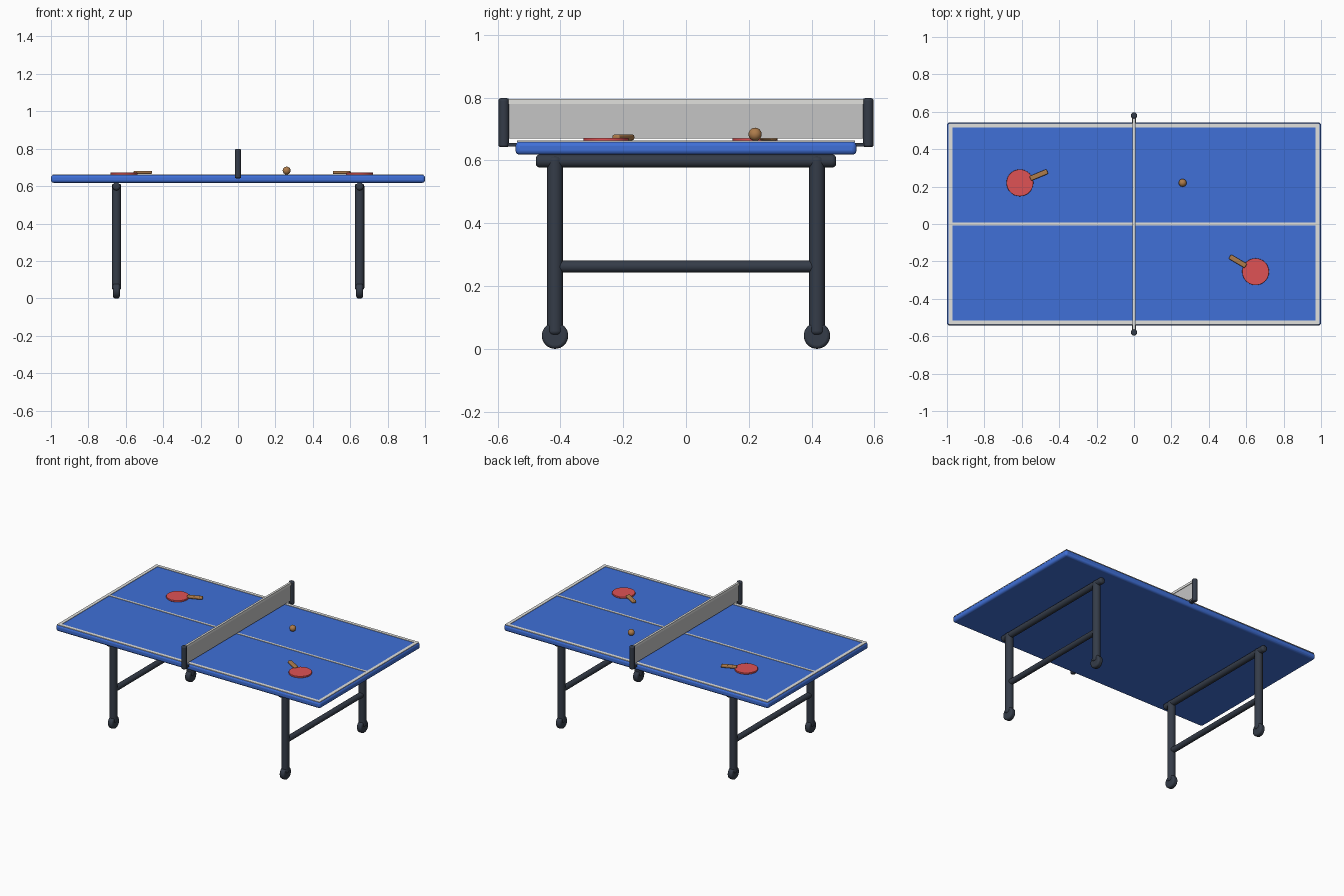
import bpy
from math import radians, pi, atan2, hypot
from mathutils import Vector

cube = bpy.data.objects.get("Cube")
if cube:
    bpy.data.objects.remove(cube, do_unlink=True)


def material(name, rgb):
    m = bpy.data.materials.new(name)
    m.use_nodes = True
    m.diffuse_color = (*rgb, 1)
    m.node_tree.nodes["Principled BSDF"].inputs["Base Color"].default_value = (*rgb, 1)
    return m


BLUE = material("table blue", (0.05, 0.16, 0.68))
WHITE = material("line white", (0.75, 0.75, 0.73))
GREY = material("net grey", (0.56, 0.56, 0.56))
DARK = material("dark metal", (0.035, 0.045, 0.065))
RED = material("rubber red", (0.74, 0.085, 0.09))
WOOD = material("wood", (0.42, 0.2, 0.07))


def finish(name, mat, bevel=0.0, segments=3):
    ob = bpy.context.object
    ob.name = name
    ob.data.materials.append(mat)
    if bevel:
        mod = ob.modifiers.new("rounding", 'BEVEL')
        mod.width = bevel
        mod.segments = segments
        mod.limit_method = 'ANGLE'
        mod.angle_limit = radians(40)
    bpy.ops.object.shade_smooth_by_angle(angle=radians(40))
    return ob


def box(name, mat, loc, size, bevel=0.0, turn=0.0):
    bpy.ops.mesh.primitive_cube_add(size=1, location=loc, rotation=(0, 0, turn))
    bpy.context.object.scale = size
    bpy.ops.object.transform_apply(location=False, rotation=False, scale=True)
    return finish(name, mat, bevel)


def rod(name, mat, start, end, radius, bevel=0.0):
    a, b = Vector(start), Vector(end)
    bpy.ops.mesh.primitive_cylinder_add(vertices=32, radius=radius, depth=(b - a).length,
                                        location=(a + b) / 2)
    bpy.context.object.rotation_euler = (b - a).to_track_quat('Z', 'Y').to_euler()
    return finish(name, mat, bevel)


TOP = 0.66

# Table top and painted lines
box("table_top", BLUE, (0, 0, 0.639), (2, 1.086, 0.042), 0.014)
for s, side in ((1, "left"), (-1, "right")):
    box(f"end_line_{side}", WHITE, (s * 0.982, 0, TOP + 0.001), (0.022, 1.076, 0.004))
for s, side in ((1, "back"), (-1, "front")):
    box(f"side_line_{side}", WHITE, (0, s * 0.527, TOP + 0.001), (1.942, 0.022, 0.004))
box("centre_line", WHITE, (0, 0, TOP + 0.001), (1.942, 0.014, 0.004))

# Leg frames with wheels
for sx, side in ((1, "left"), (-1, "right")):
    x = sx * 0.65
    rod(f"top_beam_{side}", DARK, (x, -0.478, 0.598), (x, 0.478, 0.598), 0.021, 0.012)
    rod(f"cross_bar_{side}", DARK, (x, -0.417, 0.262), (x, 0.417, 0.262), 0.019)
    for sy, end in ((1, "back"), (-1, "front")):
        y = sy * 0.417
        rod(f"leg_{end}_{side}", DARK, (x, y, 0.045), (x, y, 0.612), 0.025, 0.01)
        rod(f"wheel_{end}_{side}", DARK, (x - 0.018, y, 0.042), (x + 0.018, y, 0.042), 0.042, 0.01)

# Net with tape and posts
box("net", GREY, (0, 0, 0.727), (0.008, 1.14, 0.114))
box("net_tape", WHITE, (0, 0, 0.787), (0.015, 1.14, 0.016))
for s, end in ((1, "back"), (-1, "front")):
    rod(f"net_post_{end}", DARK, (0, s * 0.58, 0.642), (0, s * 0.58, 0.798), 0.017, 0.007)
    box(f"net_clamp_{end}", DARK, (0, s * 0.557, 0.65), (0.02, 0.04, 0.012))

# Paddles: a disc blade and a handle towards the tip
for label, c, tip in (("left", (0.65, -0.255), (0.512, -0.174)),
                      ("right", (-0.61, 0.22), (-0.463, 0.281))):
    dx, dy = tip[0] - c[0], tip[1] - c[1]
    length = hypot(dx, dy)
    rod(f"paddle_blade_{label}", RED, (*c, TOP + 0.001), (*c, TOP + 0.012), 0.072, 0.002)
    mid = (length + 0.06) / 2 / length
    box(f"paddle_handle_{label}", WOOD, (c[0] + dx * mid, c[1] + dy * mid, TOP + 0.013),
        (length - 0.06, 0.027, 0.018), 0.006, atan2(dy, dx))

# Ball
bpy.ops.mesh.primitive_uv_sphere_add(segments=32, ring_count=16, radius=0.021,
                                     location=(0.26, 0.22, TOP + 0.023))
finish("ball", WOOD)
